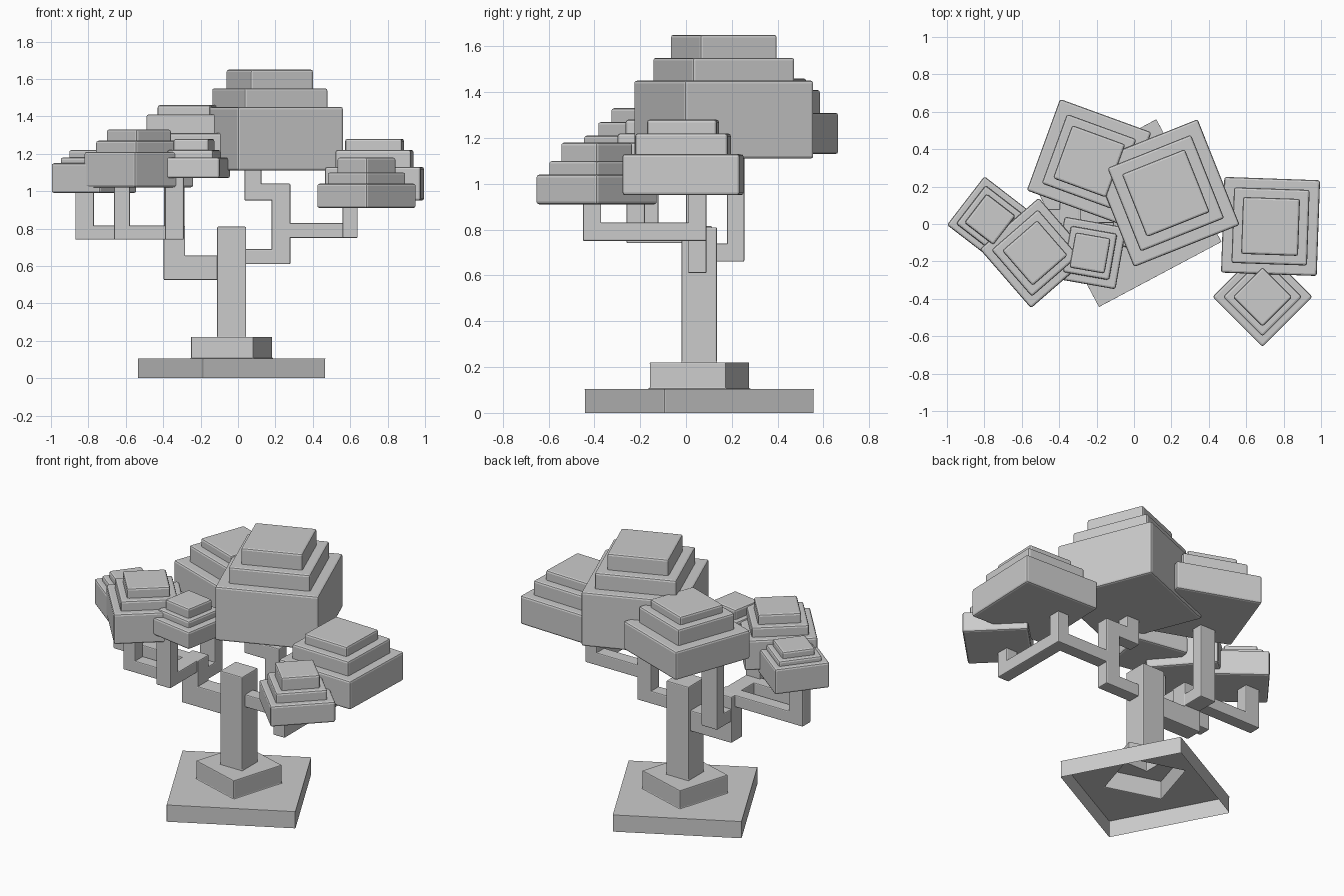
import bpy, bmesh
from math import radians
from mathutils import Matrix, Vector

cube = bpy.data.objects.get("Cube")
if cube:
    bpy.data.objects.remove(cube)

grey = bpy.data.materials.new("light_grey")
grey.use_nodes = True
grey.diffuse_color = (0.6, 0.6, 0.6, 1)
grey.node_tree.nodes["Principled BSDF"].inputs["Base Color"].default_value = (0.6, 0.6, 0.6, 1)


def finish(bm, name, bevel):
    """Turn a bmesh into a softly bevelled object."""
    bmesh.ops.recalc_face_normals(bm, faces=bm.faces)
    mesh = bpy.data.meshes.new(name)
    bm.to_mesh(mesh)
    bm.free()
    mesh.materials.append(grey)
    obj = bpy.data.objects.new(name, mesh)
    bpy.context.collection.objects.link(obj)
    mod = obj.modifiers.new("soft_edges", 'BEVEL')
    mod.width = bevel
    mod.segments = 2
    mod.limit_method = 'ANGLE'
    return obj


def add_box(bm, center, size, turn=0):
    matrix = (Matrix.Translation(center) @ Matrix.Rotation(radians(turn), 4, 'Z')
              @ Matrix.Diagonal((*size, 1)))
    bmesh.ops.create_cube(bm, size=1, matrix=matrix)


def canopy(name, x, y, side, turn, levels, scales=(1, 0.79, 0.595)):
    """Three stacked square tiers, shrinking upwards."""
    bm = bmesh.new()
    for low, high, s in zip(levels, levels[1:], scales):
        base = low if s == 1 else low - 0.02
        add_box(bm, (x, y, (base + high) / 2), (side * s, side * s, high - base), turn)
    finish(bm, name, 0.012)


def branch(name, *beams):
    """Axis-aligned beams, each given as start, end and (x, y, z) thickness."""
    bm = bmesh.new()
    for start, end, thick in beams:
        a, b = Vector(start), Vector(end)
        span = b - a
        add_box(bm, (a + b) / 2, [abs(d) + t for d, t in zip(span, thick)])
    finish(bm, name, 0.006)


# Stepped base and trunk: one shell, open underneath
bm = bmesh.new()
rings = []
for side, turn, z in ((0.742, 28, 0), (0.742, 28, 0.105), (0.349, -17, 0.105),
                      (0.349, -17, 0.22), (0.155, 0, 0.22), (0.155, 0, 0.81)):
    spin = Matrix.Rotation(radians(turn), 3, 'Z')
    h = side / 2
    rings.append([bm.verts.new(spin @ Vector((i * h, j * h, 0)) + Vector((-0.034, 0.058, z)))
                  for i, j in ((-1, -1), (1, -1), (1, 1), (-1, 1))])
for lower, upper in zip(rings, rings[1:]):
    for k in range(4):
        n = (k + 1) % 4
        bm.faces.new((lower[k], lower[n], upper[n], upper[k]))
bm.faces.new(rings[-1])
finish(bm, "trunk_and_base", 0.006)

# Foliage
canopy("canopy_top", 0.17, 0.165, 0.608, 21.7, (1.11, 1.45, 1.55, 1.65))
canopy("canopy_back", -0.24, 0.335, 0.52, -20, (1.13, 1.31, 1.41, 1.46), (1, 0.76, 0.58))
canopy("canopy_left", 0.73, -0.013, 0.512, -2, (0.95, 1.13, 1.22, 1.28))
canopy("canopy_left_front", 0.687, -0.39, 0.378, 45, (0.91, 1.04, 1.10, 1.18))
canopy("canopy_right_front", -0.53, -0.155, 0.418, 41, (1.02, 1.21, 1.27, 1.33))
canopy("canopy_right", -0.77, 0.025, 0.328, 52.4, (0.99, 1.15, 1.18, 1.22))
canopy("canopy_middle", -0.235, -0.155, 0.335, -10, (1.07, 1.18, 1.22, 1.28), (1, 0.75, 0.57))

thin = (0.08, 0.08, 0.08)

# Branches on the left side
branch("left_branch",
       ((0, 0.05, 0.65), (0.23, 0.05, 0.65), thin),
       ((0.23, 0.05, 0.65), (0.23, 0.05, 1.0), (0.1, 0.08, 0.08)),
       ((0.23, 0.05, 0.995), (0.08, 0.05, 0.995), (0.09, 0.08, 0.09)),
       ((0.08, 0.05, 0.995), (0.08, 0.05, 1.12), (0.09, 0.08, 0.08)))
branch("left_fork",
       ((0.23, 0.05, 0.79), (0.6, 0.05, 0.79), thin),
       ((0.6, 0.05, 0.79), (0.6, 0.05, 0.95), thin),
       ((0.6, 0.05, 0.79), (0.6, -0.41, 0.79), thin),
       ((0.6, -0.41, 0.79), (0.6, -0.41, 0.92), thin))

# Branches on the right side
branch("right_branch",
       ((-0.08, 0.06, 0.59), (-0.34, 0.06, 0.59), (0.115, 0.11, 0.13)),
       ((-0.34, 0.06, 0.59), (-0.34, 0.06, 0.75), (0.115, 0.11, 0.13)))
branch("back_fork",
       ((-0.34, 0.06, 0.7), (-0.34, 0.217, 0.7), (0.11, 0.075, 0.08)),
       ((-0.34, 0.217, 0.7), (-0.34, 0.217, 1.12), (0.11, 0.075, 0.08)))
branch("right_fork",
       ((-0.34, 0.04, 0.778), (-0.82, 0.04, 0.778), (0.1, 0.08, 0.075)),
       ((-0.82, 0.04, 0.778), (-0.82, 0.04, 1.0), (0.1, 0.08, 0.075)),
       ((-0.34, 0.04, 0.778), (-0.34, -0.22, 0.778), (0.1, 0.08, 0.075)),
       ((-0.34, -0.22, 0.778), (-0.34, -0.22, 1.08), (0.1, 0.08, 0.075)),
       ((-0.34, -0.16, 0.778), (-0.62, -0.16, 0.778), (0.085, 0.08, 0.075)),
       ((-0.62, -0.16, 0.778), (-0.62, -0.16, 1.03), (0.085, 0.08, 0.075)))
